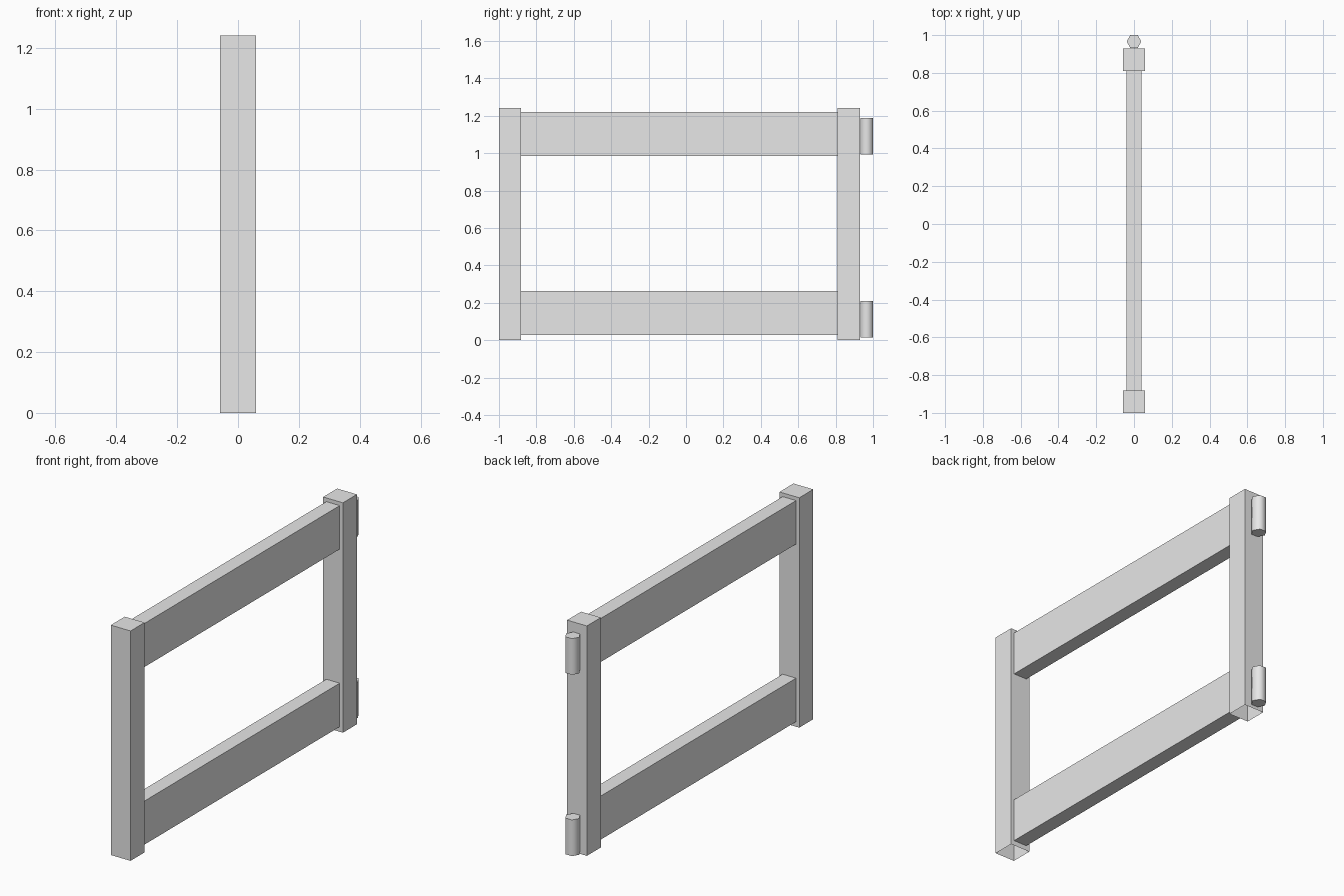
import bpy, bmesh, math
from mathutils import Matrix, Vector

if "Cube" in bpy.data.objects:
    bpy.data.objects.remove(bpy.data.objects["Cube"], do_unlink=True)

# Single grey material
grey = bpy.data.materials.new("plain grey")
grey.use_nodes = True
grey.diffuse_color = (0.8, 0.8, 0.8, 1)
grey.node_tree.nodes["Principled BSDF"].inputs["Base Color"].default_value = (0.8, 0.8, 0.8, 1)


def finish(name, bm):
    mesh = bpy.data.meshes.new(name)
    bm.to_mesh(mesh)
    bm.free()
    mesh.materials.append(grey)
    obj = bpy.data.objects.new(name, mesh)
    bpy.context.collection.objects.link(obj)
    return obj


def box(name, half_x, y0, y1, z0, z1, open_bottom=False):
    bm = bmesh.new()
    place = Matrix.Translation((0, (y0 + y1) / 2, (z0 + z1) / 2))
    size = Matrix.Diagonal((2 * half_x, y1 - y0, z1 - z0, 1))
    bmesh.ops.create_cube(bm, size=1, matrix=place @ size)
    if open_bottom:
        bm.normal_update()
        under = [f for f in bm.faces if f.normal.z < -0.5]
        bmesh.ops.delete(bm, geom=under, context='FACES_ONLY')
    return finish(name, bm)


def hinge(name, z0, z1):
    # Six-sided pin with smooth sides and flat caps
    radius, height = 0.039, z1 - z0
    bm = bmesh.new()
    bmesh.ops.create_cone(bm, cap_ends=True, segments=6, radius1=radius, radius2=radius,
                          depth=height, matrix=Matrix.Rotation(math.radians(30), 4, 'Z'))
    apothem = radius * math.cos(math.pi / 6)
    bmesh.ops.translate(bm, verts=bm.verts, vec=Vector((0, 1 - apothem, (z0 + z1) / 2)))
    bm.normal_update()
    for face in bm.faces:
        face.smooth = abs(face.normal.z) < 0.5
    for edge in bm.edges:
        edge.smooth = all(f.smooth for f in edge.link_faces)
    return finish(name, bm)


# Hollow posts, open underneath
box("front_post", 0.059, -1, -0.881, 0, 1.24, open_bottom=True)
box("hinge_post", 0.059, 0.81, 0.929, 0, 1.24, open_bottom=True)

# Horizontal rails and hinge pins
for level, base in (("lower", 0.0), ("upper", 0.958)):
    box(level + "_rail", 0.04, -0.881, 0.81, base + 0.027, base + 0.262)
    hinge(level + "_hinge", base + 0.015 + 0.02 * (base > 0), base + 0.21 + 0.02 * (base > 0))

# Align hinge pins so a flat side faces the post
for name in ("lower_hinge", "upper_hinge"):
    mesh = bpy.data.objects[name].data
    if max(v.co.y for v in mesh.vertices) > 1.001:
        centre = 1 - 0.039 * math.cos(math.pi / 6)
        turn = Matrix.Translation((0, centre, 0)) @ Matrix.Rotation(math.radians(30), 4, 'Z')
        mesh.transform(turn @ Matrix.Translation((0, -centre, 0)))
